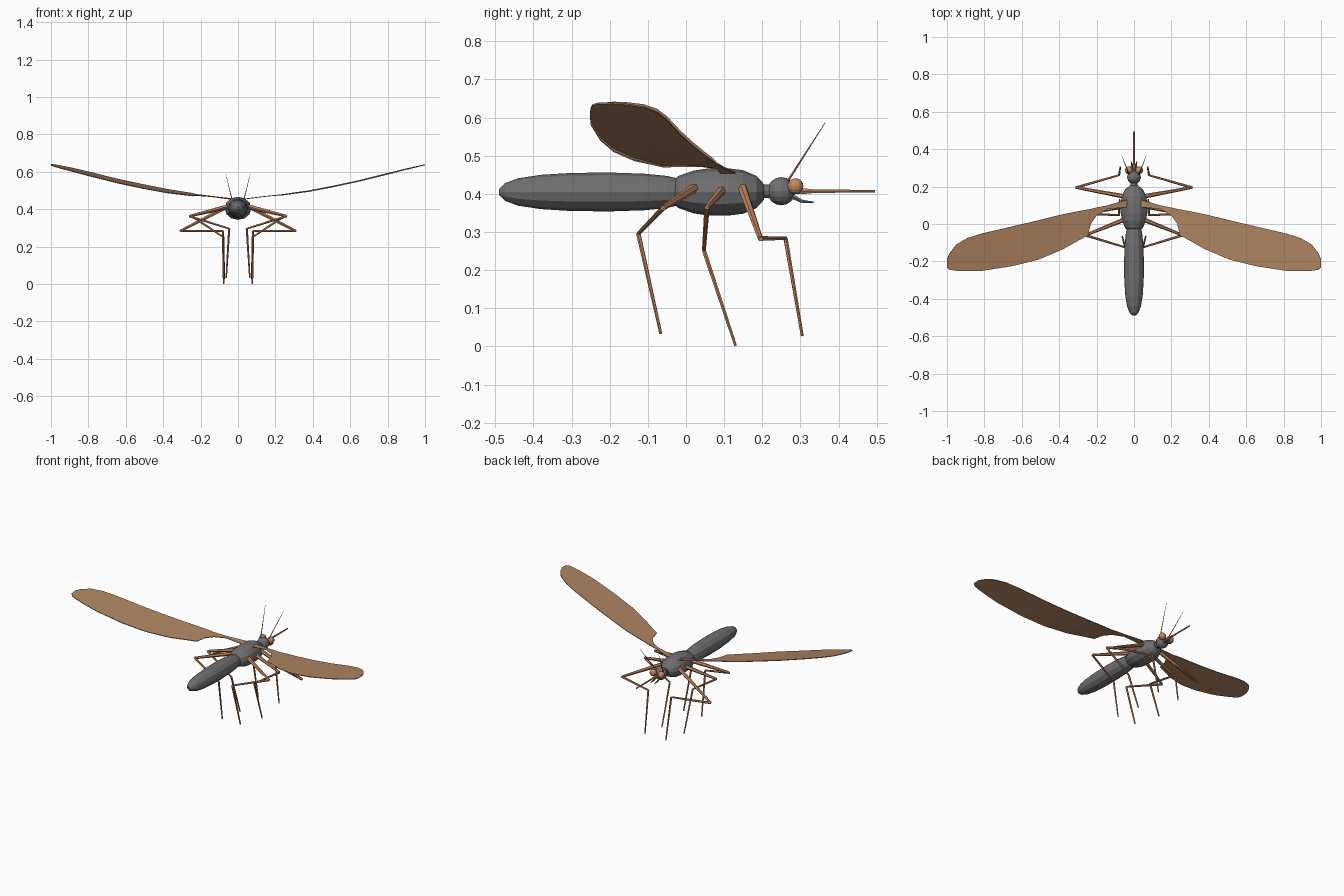
import bpy, bmesh, math
from mathutils import Vector

if "Cube" in bpy.data.objects:
    bpy.data.objects.remove(bpy.data.objects["Cube"])


def material(name, col):
    m = bpy.data.materials.new(name)
    m.diffuse_color = (*col, 1)
    m.use_nodes = True
    m.node_tree.nodes["Principled BSDF"].inputs["Base Color"].default_value = m.diffuse_color
    return m


GREY = material("body grey", (0.16, 0.16, 0.16))
ORANGE = material("leg orange brown", (0.58, 0.25, 0.12))
BROWN = material("wing brown", (0.42, 0.23, 0.12))


def make_object(name, bm, mat):
    bmesh.ops.recalc_face_normals(bm, faces=bm.faces)
    me = bpy.data.meshes.new(name)
    bm.to_mesh(me)
    bm.free()
    me.materials.append(mat)
    ob = bpy.data.objects.new(name, me)
    bpy.context.collection.objects.link(ob)
    return ob


def skin(bm, rings):
    """Bridge equal rings of points and cap both ends."""
    vs = [[bm.verts.new(p) for p in r] for r in rings]
    n = len(vs[0])
    for a, b in zip(vs, vs[1:]):
        for i in range(n):
            j = (i + 1) % n
            bm.faces.new((a[i], a[j], b[j], b[i]))
    bm.faces.new(vs[0])
    bm.faces.new(vs[-1][::-1])


def body_part(name, profile, z=0.405, wide=1.0, n=12):
    """Turned body along y from (y, radius) pairs."""
    bm = bmesh.new()
    skin(bm, [[(r * wide * math.cos(t), y, z + r * math.sin(t))
               for t in (2 * math.pi * i / n for i in range(n))]
              for y, r in profile])
    return make_object(name, bm, GREY)


def rod(bm, a, b, ra, rb, n=6):
    """Tapered straight rod."""
    a, b = Vector(a), Vector(b)
    q = (b - a).to_track_quat('Z', 'Y')
    ring = [Vector((math.cos(2 * math.pi * i / n), math.sin(2 * math.pi * i / n), 0))
            for i in range(n)]
    skin(bm, [[a + q @ (v * ra) for v in ring], [b + q @ (v * rb) for v in ring]])


def path(name, pts, radii, mat, side=1):
    """Chain of tapered rods; radii gives a pair per rod."""
    bm = bmesh.new()
    pts = [(x * side, y, z) for x, y, z in pts]
    for a, b, (ra, rb) in zip(pts, pts[1:], radii):
        rod(bm, a, b, ra, rb)
    return make_object(name, bm, mat)


def ball(name, loc, r, mat, u=12, v=8):
    bm = bmesh.new()
    bmesh.ops.create_uvsphere(bm, u_segments=u, v_segments=v, radius=r)
    bmesh.ops.translate(bm, verts=bm.verts, vec=loc)
    return make_object(name, bm, mat)


# Body
body_part("abdomen", [(-0.49, 0.008), (-0.475, 0.023), (-0.44, 0.036), (-0.38, 0.045),
                      (-0.30, 0.050), (-0.20, 0.051), (-0.11, 0.048), (-0.05, 0.042),
                      (-0.01, 0.033)], wide=1.04)
body_part("thorax", [(-0.036, 0.026), (-0.02, 0.042), (0.02, 0.056), (0.06, 0.062),
                     (0.11, 0.062), (0.15, 0.057), (0.185, 0.042), (0.205, 0.02)], wide=1.15)
body_part("neck", [(0.19, 0.018), (0.225, 0.018)], z=0.407)
ball("head", (0, 0.25, 0.407), 0.037, GREY)

# Mouth tube
path("proboscis", [(0, 0.28, 0.407), (0, 0.305, 0.407), (0, 0.34, 0.407), (0, 0.495, 0.407)],
     [(0.006, 0.009), (0.009, 0.005), (0.005, 0.004)], ORANGE)

# Legs: hip, knee, ankle, foot
LEGS = {
    "front_leg": [(0.055, 0.148, 0.415), (0.31, 0.195, 0.283), (0.08, 0.261, 0.284), (0.073, 0.305, 0.027)],
    "middle_leg": [(0.055, 0.095, 0.41), (0.25, 0.055, 0.365), (0.08, 0.047, 0.252), (0.077, 0.13, 0.002)],
    "rear_leg": [(0.055, 0.022, 0.415), (0.26, -0.06, 0.363), (0.047, -0.125, 0.296), (0.063, -0.066, 0.033)],
}
LEG_RADII = [(0.012, 0.007), (0.007, 0.005), (0.006, 0.004)]

# Wing stations: x, leading y, trailing y, z
WING = [(0.037, 0.13, 0.09, 0.455), (0.14, 0.10, 0.08, 0.468), (0.20, 0.088, 0.045, 0.474),
        (0.232, 0.08, 0.0, 0.477), (0.245, 0.078, -0.06, 0.478), (0.30, 0.068, -0.09, 0.486),
        (0.38, 0.052, -0.135, 0.497), (0.51, 0.02, -0.19, 0.522), (0.65, -0.013, -0.225, 0.552),
        (0.81, -0.05, -0.25, 0.592), (0.89, -0.075, -0.252, 0.612), (0.95, -0.11, -0.25, 0.626),
        (0.985, -0.155, -0.245, 0.634), (1.0, -0.19, -0.23, 0.638)]


def wing(name, side, twist):
    bm = bmesh.new()
    rows = []
    for x, yl, yt, z in WING:
        mid, h = (yl + yt) / 2, (yl - yt) / 2
        rows.append([bm.verts.new((side * x, mid + h * k, z + twist * h * k)) for k in (1, 0, -1)])
    for a, b in zip(rows, rows[1:]):
        for i in range(2):
            bm.faces.new((a[i], a[i + 1], b[i + 1], b[i]))
    ob = make_object(name, bm, BROWN)
    mod = ob.modifiers.new("thickness", 'SOLIDIFY')
    mod.thickness = 0.004
    mod.offset = 0


for label, s in (("right", 1), ("left", -1)):
    for part, pts in LEGS.items():
        path(f"{label}_{part}", pts, LEG_RADII, ORANGE, s)
    ball(f"{label}_eye", (s * 0.028, 0.287, 0.42), 0.021, ORANGE)
    path(f"{label}_antenna", [(0.028, 0.268, 0.435), (0.065, 0.365, 0.587)],
         [(0.003, 0.0008)], ORANGE, s)
    path(f"{label}_palp", [(0.012, 0.275, 0.395), (0.013, 0.305, 0.38), (0.013, 0.335, 0.378)],
         [(0.007, 0.005), (0.005, 0.002)], GREY, s)
    wing(f"{label}_wing", s, 0.02 if s > 0 else 0.1)
